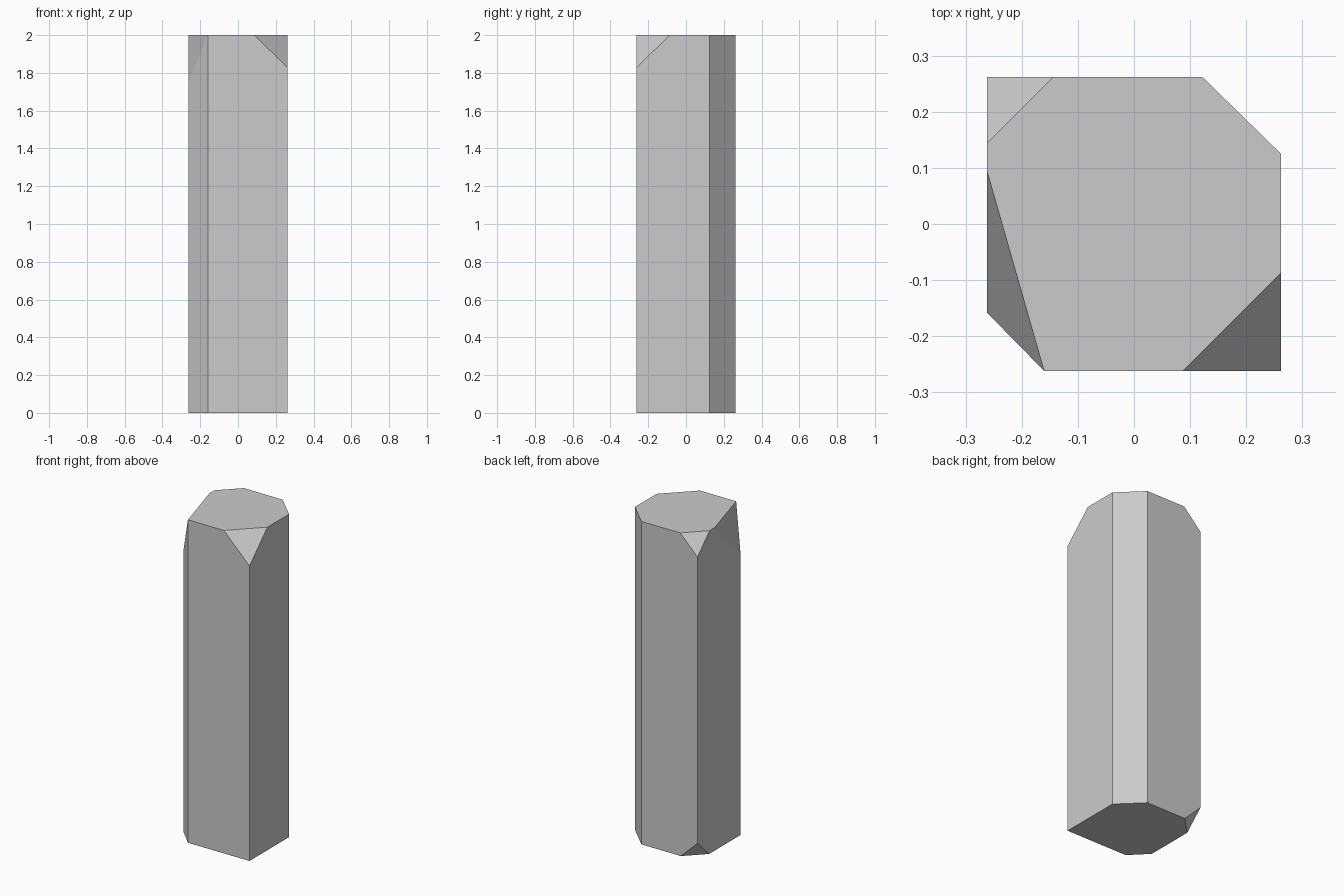
import bpy
import bmesh
from mathutils import Vector

if "Cube" in bpy.data.objects:
    bpy.data.objects.remove(bpy.data.objects["Cube"])

H = 0.262          # half width of the square column
CENTRE = Vector((0, 0, 1))

bm = bmesh.new()

# Square column standing on the ground
bmesh.ops.create_cube(bm, size=1)
for v in bm.verts:
    v.co = Vector((v.co.x * 2 * H, v.co.y * 2 * H, v.co.z * 2 + 1))


def slice_off(a, b, c):
    """Cut along the plane through three points, drop the outer side, cap it."""
    a, b, c = Vector(a), Vector(b), Vector(c)
    n = (b - a).cross(c - a).normalized()
    if n.dot(CENTRE - a) > 0:
        n.negate()
    geom = bm.verts[:] + bm.edges[:] + bm.faces[:]
    bmesh.ops.bisect_plane(bm, geom=geom, dist=1e-5, plane_co=a, plane_no=n,
                           clear_outer=True)
    bmesh.ops.holes_fill(bm, edges=bm.edges[:], sides=0)


def clip_corner(sx, sy, z, inset, depth):
    """Clip a column corner at height z; depth is signed along z."""
    slice_off((sx * (H - inset), sy * H, z), (sx * H, sy * (H - inset), z),
              (sx * H, sy * H, z + depth))


# Full-height chamfers
slice_off((0.122, H, 0), (H, 0.125, 0), (H, 0.125, 2))
slice_off((-0.16, -H, 0), (-H, -0.158, 0), (-H, -0.158, 2))

# Clipped corners at top and bottom
clip_corner(1, -1, 2, 0.175, -0.173)
clip_corner(-1, 1, 2, 0.118, -0.118)
clip_corner(-1, 1, 0, 0.114, 0.11)

# Long skewed chip above the front left chamfer
slice_off((-0.16, -H, 2), (-H, 0.095, 2), (-H, -0.158, 1.75))

bmesh.ops.recalc_face_normals(bm, faces=bm.faces[:])
mesh = bpy.data.meshes.new("stone_pillar")
bm.to_mesh(mesh)
bm.free()
bpy.context.collection.objects.link(bpy.data.objects.new("stone_pillar", mesh))
